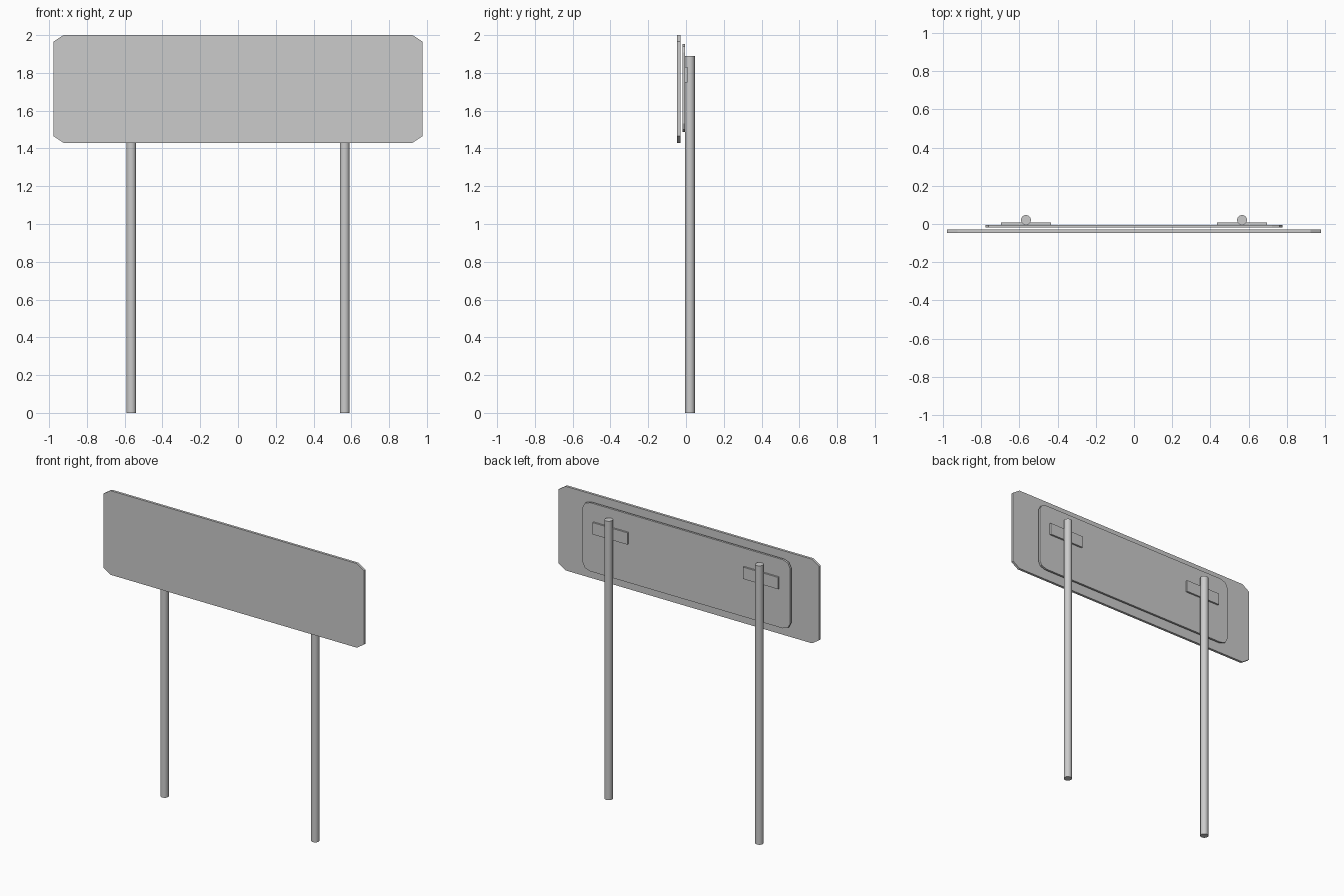
import bpy, bmesh, math

if "Cube" in bpy.data.objects:
    bpy.data.objects.remove(bpy.data.objects["Cube"])


def plate(name, cx, half_w, z0, z1, y0, y1, cut_x=0.0, cut_z=0.0, segments=1):
    """Upright plate extruded along y, with cut or rounded corners."""
    cz, half_h = (z0 + z1) / 2, (z1 - z0) / 2
    points = []
    for quarter, (sx, sz) in enumerate([(1, 1), (-1, 1), (-1, -1), (1, -1)]):
        if cut_x == 0:
            points.append((cx + sx * half_w, cz + sz * half_h))
            continue
        for i in range(segments + 1):
            a = math.pi / 2 * (quarter + i / segments)
            points.append((cx + sx * (half_w - cut_x) + cut_x * math.cos(a),
                           cz + sz * (half_h - cut_z) + cut_z * math.sin(a)))
    bm = bmesh.new()
    face = bm.faces.new([bm.verts.new((x, y0, z)) for x, z in points])
    out = bmesh.ops.extrude_face_region(bm, geom=[face])
    moved = [v for v in out["geom"] if isinstance(v, bmesh.types.BMVert)]
    bmesh.ops.translate(bm, verts=moved, vec=(0, y1 - y0, 0))
    bmesh.ops.recalc_face_normals(bm, faces=bm.faces)
    mesh = bpy.data.meshes.new(name)
    bm.to_mesh(mesh)
    bm.free()
    obj = bpy.data.objects.new(name, mesh)
    bpy.context.collection.objects.link(obj)
    return obj


# Sign board with clipped corners and the smaller backing board behind it
plate("sign_board", 0, 0.977, 1.43, 2.0, -0.047, -0.030, 0.053, 0.035)
plate("backing_board", 0, 0.777, 1.488, 1.953, -0.018, -0.004, 0.055, 0.045, 2)

# Posts and mounting brackets, one pair per side
for side, sx in (("left", -1), ("right", 1)):
    plate(f"{side}_bracket", sx * 0.565, 0.131, 1.75, 1.83, -0.004, 0.008)

    bpy.ops.mesh.primitive_cylinder_add(
        vertices=16, radius=0.026, depth=1.89,
        location=(sx * 0.565, 0.021, 0.945))
    post = bpy.context.object
    post.name = f"{side}_post"
    bpy.ops.object.shade_smooth_by_angle(angle=math.radians(40))
